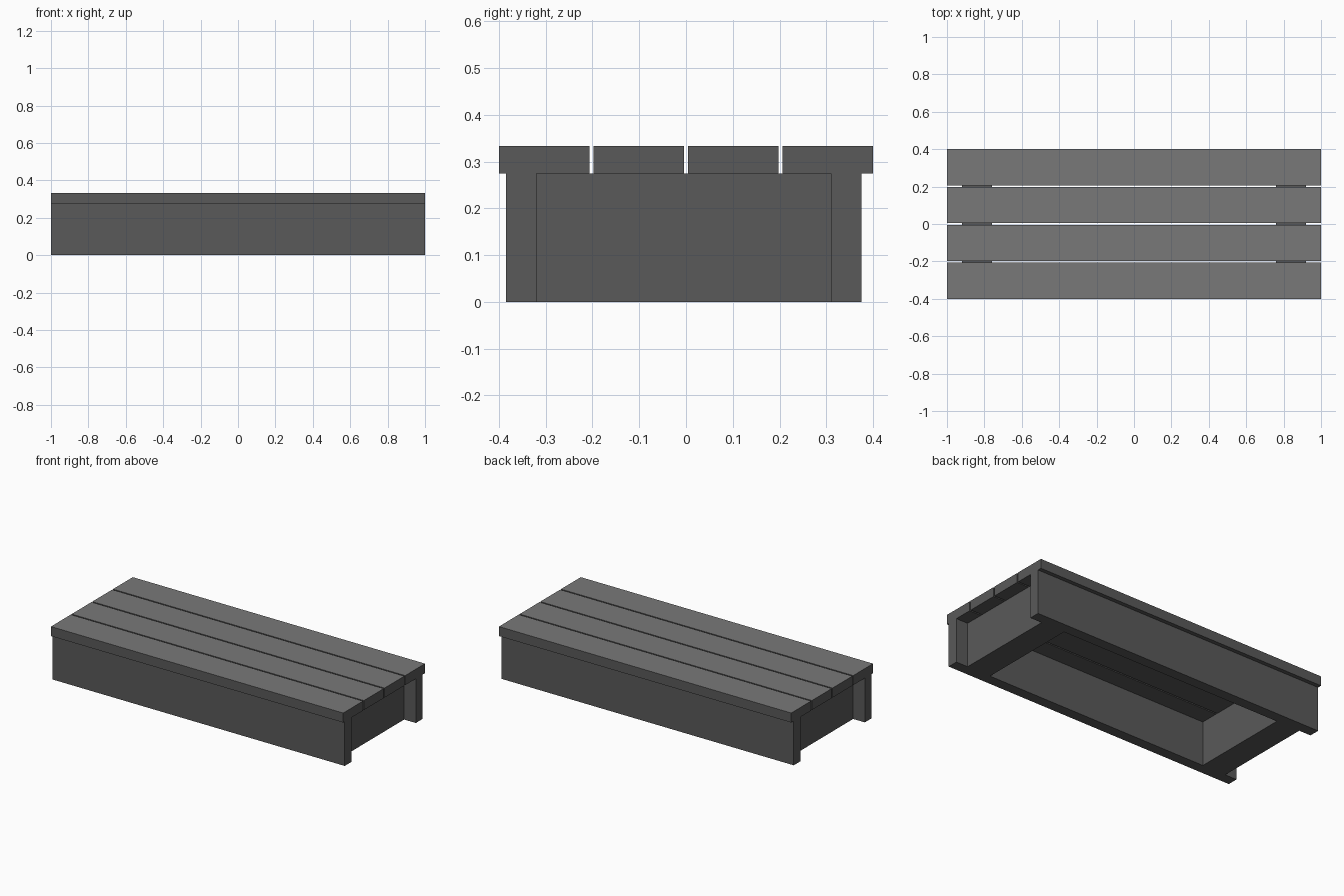
import bpy, bmesh

if "Cube" in bpy.data.objects:
    bpy.data.objects.remove(bpy.data.objects["Cube"])


def material(name, grey):
    mat = bpy.data.materials.new(name)
    mat.diffuse_color = (grey, grey, grey, 1)
    mat.use_nodes = True
    mat.node_tree.nodes["Principled BSDF"].inputs["Base Color"].default_value = mat.diffuse_color
    return mat


DARK = material("dark_grey", 0.10)
WORN = material("lighter_top_grey", 0.19)


def box(name, x, y, z, light_top=False):
    """Box spanning the given (min, max) ranges."""
    bm = bmesh.new()
    bmesh.ops.create_cube(bm, size=1)
    for v in bm.verts:
        v.co = [r[0] if c < 0 else r[1] for c, r in zip(v.co, (x, y, z))]
    bm.normal_update()
    for f in bm.faces:
        f.material_index = int(light_top and f.normal.z > 0.5)
    mesh = bpy.data.meshes.new(name)
    mesh.materials.append(DARK)
    if light_top:
        mesh.materials.append(WORN)
    bm.to_mesh(mesh)
    bm.free()
    obj = bpy.data.objects.new(name, mesh)
    bpy.context.collection.objects.link(obj)
    return obj


TOP, DECK = 0.333, 0.274

# Four top planks with narrow gaps and lighter upper faces
width, pitch = 0.1935, 0.2021
for i in range(4):
    y0 = -0.4 + i * pitch
    box(f"top_plank_{i + 1}", (-1, 1), (y0, min(y0 + width, 0.4)), (DECK, TOP), True)

# Long side boards
box("front_side_board", (-1, 1), (-0.385, -0.32), (0, DECK))
box("back_side_board", (-1, 1), (0.31, 0.375), (0, DECK))

# Cross beams set in from the ends
for name, x in (("left_cross_beam", (-0.92, -0.76)), ("right_cross_beam", (0.76, 0.92))):
    box(name, x, (-0.32, 0.31), (0, DECK))
